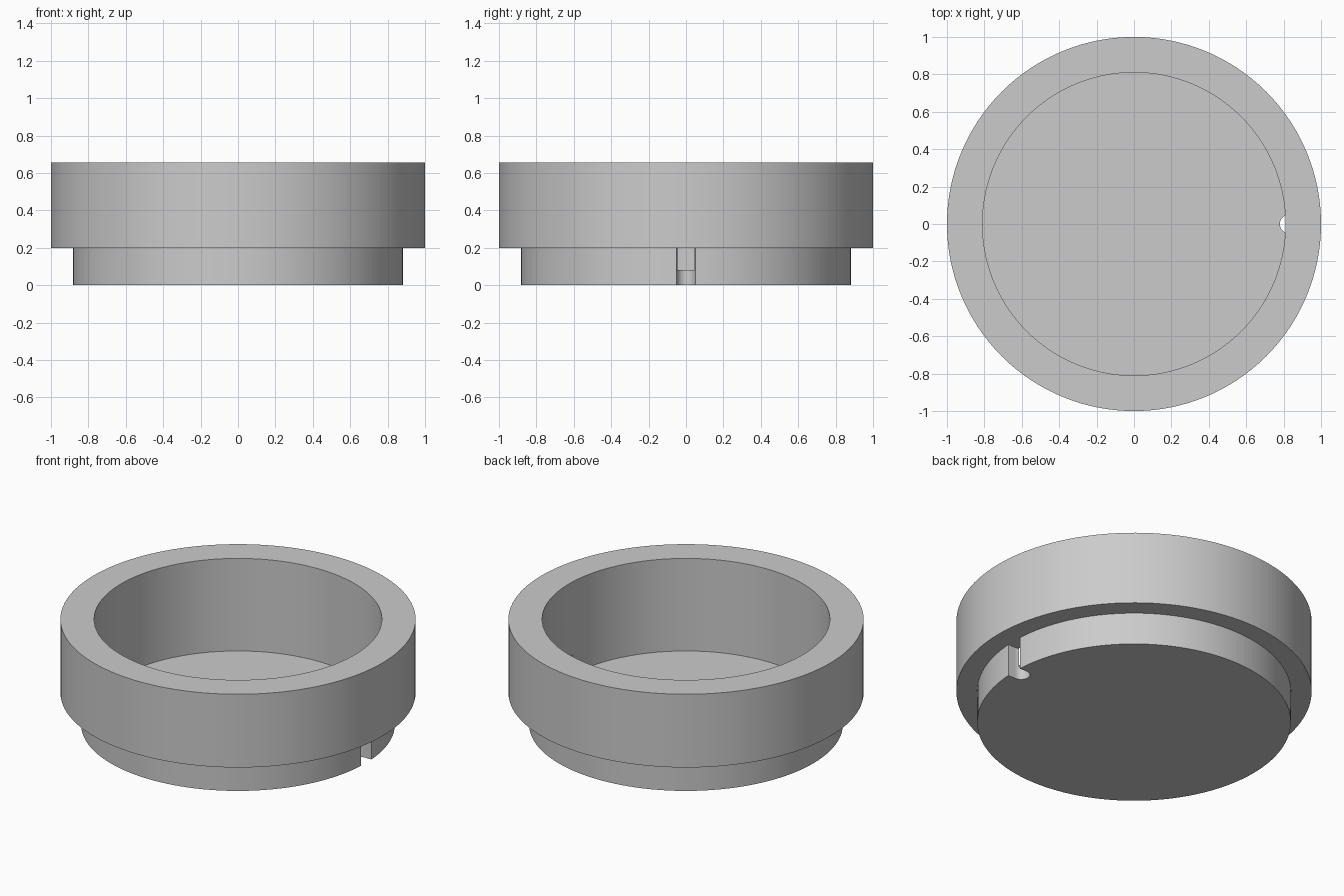
import bpy, bmesh
from math import cos, sin, pi, radians

cube = bpy.data.objects.get("Cube")
if cube:
    bpy.data.objects.remove(cube, do_unlink=True)

SEGMENTS = 128
FLOOR, STEP, TOP = 0.08, 0.2, 0.655
OUTER, BASE, INNER = 1.0, 0.883, 0.81

grey = bpy.data.materials.new("plain grey")
grey.use_nodes = True
colour = (0.6, 0.6, 0.6, 1)
grey.diffuse_color = colour
grey.node_tree.nodes["Principled BSDF"].inputs["Base Color"].default_value = colour


def make_object(name, bm):
    bmesh.ops.recalc_face_normals(bm, faces=bm.faces)
    mesh = bpy.data.meshes.new(name)
    bm.to_mesh(mesh)
    bm.free()
    mesh.materials.append(grey)
    obj = bpy.data.objects.new(name, mesh)
    bpy.context.collection.objects.link(obj)
    return obj


# Stepped round cup: stacked rings joined by walls, capped by two discs
bm = bmesh.new()
profile = [(BASE, 0), (BASE, STEP), (OUTER, STEP), (OUTER, TOP), (INNER, TOP), (INNER, FLOOR)]
rings = [[bm.verts.new((r * cos(2 * pi * i / SEGMENTS), r * sin(2 * pi * i / SEGMENTS), z))
          for i in range(SEGMENTS)] for r, z in profile]
for low, high in zip(rings, rings[1:]):
    for i in range(SEGMENTS):
        j = (i + 1) % SEGMENTS
        bm.faces.new((low[i], low[j], high[j], high[i]))
bm.faces.new(rings[0])
bm.faces.new(rings[-1])
cup = make_object("stepped_cup", bm)

# Round-ended keyway through the floor and lower wall on the left side
bm = bmesh.new()
centre, radius = 0.83, 0.05
outline = [(centre + radius * cos(a), radius * sin(a))
           for a in (pi / 2 + pi * i / 24 for i in range(25))]
outline += [(OUTER - 0.05, -radius), (OUTER - 0.05, radius)]
face = bm.faces.new([bm.verts.new((x, y, -0.1)) for x, y in outline])
extruded = bmesh.ops.extrude_face_region(bm, geom=[face])["geom"]
for v in extruded:
    if isinstance(v, bmesh.types.BMVert):
        v.co.z = STEP
cutter = make_object("keyway_cutter", bm)
cutter.hide_render = True

cut = cup.modifiers.new("keyway", "BOOLEAN")
cut.operation = "DIFFERENCE"
cut.solver = "EXACT"
cut.object = cutter

bpy.ops.object.select_all(action="DESELECT")
bpy.context.view_layer.objects.active = cup
cup.select_set(True)
bpy.ops.object.modifier_apply(modifier=cut.name)
bpy.data.objects.remove(cutter, do_unlink=True)
bpy.ops.object.shade_smooth_by_angle(angle=radians(30))
